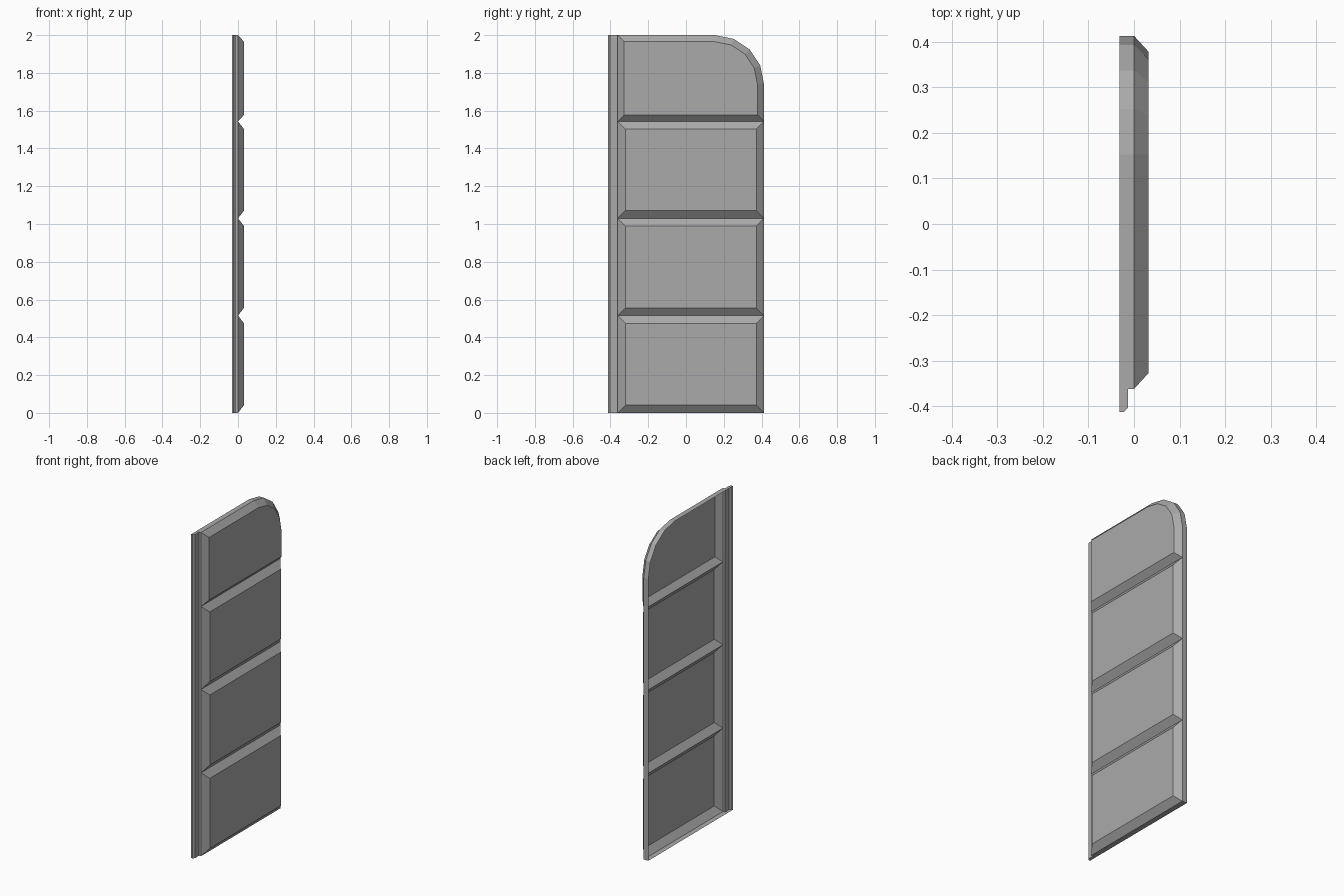
import bpy, bmesh, math

if "Cube" in bpy.data.objects:
    bpy.data.objects.remove(bpy.data.objects["Cube"], do_unlink=True)

# Main dimensions
BACK, SEAM, FACE = -0.032, 0.0, 0.032
LEFT, RIGHT, TOP = -0.362, 0.413, 2.0
SEAMS = [0.0, 0.515, 1.03, 1.543]
RADIUS = 0.26

grey = bpy.data.materials.new("Grey")
grey.use_nodes = True
grey.diffuse_color = (0.4, 0.4, 0.4, 1)
grey.node_tree.nodes["Principled BSDF"].inputs["Base Color"].default_value = (0.4, 0.4, 0.4, 1)


def make_object(name, build):
    bm = bmesh.new()
    build(bm)
    bmesh.ops.remove_doubles(bm, verts=bm.verts, dist=0.0001)
    mesh = bpy.data.meshes.new(name)
    bm.to_mesh(mesh)
    bm.free()
    mesh.materials.append(grey)
    bpy.context.collection.objects.link(bpy.data.objects.new(name, mesh))


def loop(bm, outline, x):
    return [bm.verts.new((x, y, z)) for y, z in outline]


def bridge(bm, a, b, closed=True):
    n = len(a)
    for i in range(n if closed else n - 1):
        j = (i + 1) % n
        bm.faces.new((a[i], a[j], b[j], b[i]))


def outline(bottom, top, inset, rounded):
    """Counter-clockwise panel outline in y and z, seen from +x."""
    points = [(LEFT + inset, bottom + inset), (RIGHT - inset, bottom + inset)]
    if rounded:
        r = RADIUS - inset
        for i in range(5):
            a = math.radians(22.5 * i)
            points.append((RIGHT - RADIUS + r * math.cos(a), top - RADIUS + r * math.sin(a)))
    else:
        points.append((RIGHT - inset, top - inset))
    return points + [(LEFT + inset, top - inset)]


# Raised panels with sloping edges, open behind
def panel(bottom, top, inset, rounded):
    def build(bm):
        base = loop(bm, outline(bottom, top, 0, rounded), SEAM)
        face = loop(bm, outline(bottom, top, inset, rounded), FACE)
        bridge(bm, base, face)
        bm.faces.new(face)
    return build


names = ["bottom_panel", "lower_middle_panel", "upper_middle_panel", "top_panel"]
for i, name in enumerate(names):
    last = i == len(names) - 1
    top = TOP if last else SEAMS[i + 1]
    make_object(name, panel(SEAMS[i], top, 0.035 if last else 0.041, last))


# Rim running along the floor, the far side and the rounded top
def rim(bm):
    path = outline(0, TOP, 0, True)
    bridge(bm, loop(bm, path, BACK), loop(bm, path, SEAM), closed=False)


make_object("outer_rim", rim)


# Stepped hinge strip with closed ends
def strip(bm):
    profile = [(BACK, -0.413), (-0.023, -0.413), (-0.013, -0.403), (-0.013, LEFT), (SEAM, LEFT)]
    low = [bm.verts.new((x, y, 0)) for x, y in profile]
    high = [bm.verts.new((x, y, TOP)) for x, y in profile]
    bridge(bm, low, high, closed=False)
    for ring, z in ((low, 0), (high, TOP)):
        corner = bm.verts.new((BACK, LEFT, z))
        cap = ring[:4] + [corner]
        bm.faces.new(cap if z else cap[::-1])


make_object("hinge_strip", strip)
